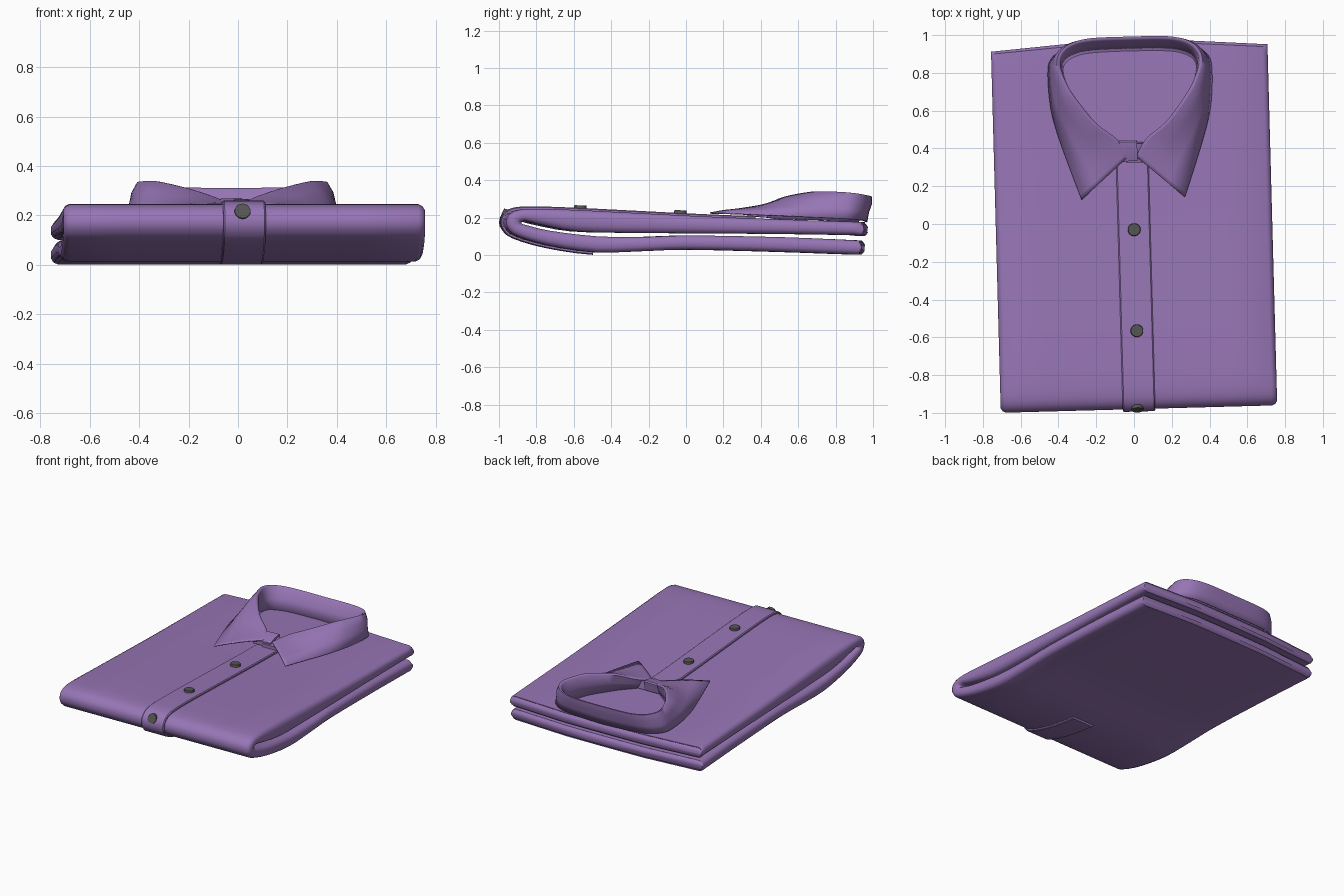
import bpy, bmesh, math
from mathutils import Vector, Matrix

if "Cube" in bpy.data.objects:
    bpy.data.objects.remove(bpy.data.objects["Cube"])

TURN = Matrix.Rotation(math.radians(1.55), 4, 'Z')   # the shirt lies slightly turned


def material(name, rgb):
    m = bpy.data.materials.new(name)
    m.diffuse_color = (*rgb, 1)
    m.use_nodes = True
    m.node_tree.nodes["Principled BSDF"].inputs["Base Color"].default_value = m.diffuse_color
    return m


PURPLE = material("purple cloth", (0.31, 0.18, 0.465))
GREY = material("dark grey button", (0.09, 0.09, 0.085))


def finish(bm, name, mat, angle=50):
    bmesh.ops.recalc_face_normals(bm, faces=bm.faces)
    bm.transform(TURN)
    me = bpy.data.meshes.new(name)
    bm.to_mesh(me)
    bm.free()
    me.materials.append(mat)
    ob = bpy.data.objects.new(name, me)
    bpy.context.collection.objects.link(ob)
    bpy.ops.object.select_all(action='DESELECT')
    ob.select_set(True)
    bpy.context.view_layer.objects.active = ob
    bpy.ops.object.shade_smooth_by_angle(angle=math.radians(angle))
    return ob


def spline(pts, n=3):
    """Catmull-Rom resampling of a list of tuples."""
    p = [Vector(q) for q in pts]
    out = []
    for i in range(len(p) - 1):
        a, b, c, d = p[max(i - 1, 0)], p[i], p[i + 1], p[min(i + 2, len(p) - 1)]
        for k in range(n):
            t = k / n
            out.append(0.5 * (2 * b + (c - a) * t + (2 * a - 5 * b + 4 * c - d) * t * t
                              + (3 * b - a - 3 * c + d) * t ** 3))
    return out + [p[-1]]


def loft(rings, closed, caps=False):
    bm = bmesh.new()
    rows = [[bm.verts.new(v) for v in r] for r in rings]
    n = len(rows[0])
    for a, b in zip(rows, rows[1:]):
        for j in range(n if closed else n - 1):
            k = (j + 1) % n
            bm.faces.new((a[j], a[k], b[k], b[j]))
    if caps:
        bm.faces.new(rows[0])
        bm.faces.new(rows[-1])
    return bm


# Folded body: outer (y, z) and inner (y, z) of the U-shaped side profile
stations = [
    (.932, .148, .932, .122), (.918, .170, .918, .102), (.88, .177, .88, .106),
    (.5, .19, .5, .112), (.1, .205, .1, .115), (-.3, .225, -.3, .118),
    (-.6, .24, -.6, .126), (-.82, .247, -.8, .162), (-.92, .24, -.87, .180),
    (-.965, .215, -.895, .179), (-.98, .18, -.9, .173), (-.97, .14, -.895, .166),
    (-.92, .10, -.87, .159), (-.75, .05, -.75, .13), (-.5, .014, -.5, .1),
    (-.25, .02, -.25, .096), (0, .028, 0, .104), (.5, .016, .5, .095),
    (.87, .003, .87, .079), (.903, .005, .903, .075), (.918, .025, .918, .055)]
path = spline(stations)
edge = [(.705, 0), (.722, .1), (.732, .3), (.732, .7), (.722, .9), (.705, 1)]
inner_x = [.5, .3, .1, -.1, -.3, -.5]
section = (edge + [(x, 1) for x in inner_x] + [(-x, 1 - t) for x, t in edge]
           + [(-x, 0) for x in inner_x])


def shoulder(x, y):
    # the back edge bows out towards the neck
    return y + .033 * min(1, 1.6 * (1 - abs(x) / .735)) * max(0, (y - .6) / .32)


rings = []
for oy, oz, iy, iz in path:
    rings.append([(x, shoulder(x, oy + (iy - oy) * t), oz + (iz - oz) * t) for x, t in section])
finish(loft(rings, True, True), "folded_body", PURPLE)

# Button placket: strip wrapped round the outside of the fold
outer = [Vector((0, p[0], p[1])) for p in path]
first = next(i for i, p in enumerate(outer) if p.y < .37)
last = next(i for i, p in enumerate(outer) if p.z < .1 and p.y > -.51)
rings = []
for i in range(first, last + 1):
    d = (outer[i + 1] - outer[i - 1]).normalized()
    nrm = Vector((0, d.z, -d.y))
    if i == first:
        up = nrm if nrm.z > 0 else -nrm
        sign = 1 if nrm.z > 0 else -1
    nrm *= sign
    rings.append([outer[i] + nrm * h + Vector((x, 0, 0))
                  for x, h in ((-.086, -.004), (-.086, .008), (-.08, .013),
                               (.08, .013), (.086, .008), (.086, -.004))])
finish(loft(rings, True, True), "button_placket", PURPLE, 35)

# Collar: half curves from centre back to front, mirrored
rim = [(0, .99, .308), (.2, .987, .31), (.31, .962, .316), (.37, .91, .325),
       (.383, .84, .332), (.352, .75, .336), (.308, .67, .334), (.2, .53, .308),
       (.09, .44, .272), (.035, .345, .245)]
fall = [(0, .965, .175), (.2, .96, .18), (.335, .94, .185), (.415, .88, .19),
        (.432, .80, .195), (.425, .65, .202), (.405, .54, .208), (.37, .42, .213),
        (.322, .275, .22), (.273, .135, .224)]
base = [(0, .92, .178), (.2, .915, .178), (.295, .895, .178), (.345, .86, .18),
        (.356, .81, .18), (.33, .73, .185), (.288, .65, .188), (.185, .51, .19),
        (.08, .425, .2), (.03, .345, .205)]


def both(pts):
    half = spline(pts, 4)
    return [Vector((-p.x, p.y, p.z)) for p in half[:0:-1]] + half


R, F, B = both(rim), both(fall), both(base)
rings = []
for r, f, b in zip(R, F, B):
    out = Vector((f.x - b.x, f.y - b.y, 0)).normalized()
    inward = r - out * .014 - Vector((0, 0, .006))
    rings.append([b, b.lerp(inward, .5), inward, r - out * .006, r,
                  r.lerp(f, .33) + out * .006 + Vector((0, 0, .006)),
                  r.lerp(f, .66) + Vector((0, 0, .006)), f])
collar = finish(loft(rings, False), "collar", PURPLE, 60)
sol = collar.modifiers.new("cloth thickness", 'SOLIDIFY')
sol.thickness = .007
sol.offset = 0

# Collar stand: overlapping band ends at the throat
rows = []
for x, lift in ((-.1, 0), (-.055, .004), (0, .006), (.028, .006)):
    rows.append([(x, .335 - abs(x) * .1, .215), (x, .335 - abs(x) * .1, .238 + lift),
                 (x, .385, .256 + lift), (x, .435, .264 + lift), (x, .445, .258 + lift),
                 (x, .435, .2)])
finish(loft(rows, True, True), "collar_stand_overlap", PURPLE, 35)
rows = [[(x, .325, .21), (x, .325, .232), (x, .425, .256), (x, .433, .2)]
        for x in (-.03, .05, .1)]
finish(loft(rows, True, True), "collar_stand_under", PURPLE, 35)

# Buttons down the placket
for i, (pos, axis) in enumerate((((0, -.03, .230), (0, .05, 1)),
                                 ((0, -.565, .256), (0, .04, 1)),
                                 ((-.008, -.977, .215), (0, -.9, .4)))):
    bm = bmesh.new()
    bmesh.ops.create_cone(bm, cap_ends=True, segments=14, radius1=.035, radius2=.032, depth=.018)
    bm.transform(Matrix.Translation(pos) @ Vector(axis).to_track_quat('Z', 'Y').to_matrix().to_4x4())
    finish(bm, f"button_{i + 1}", GREY, 30)
